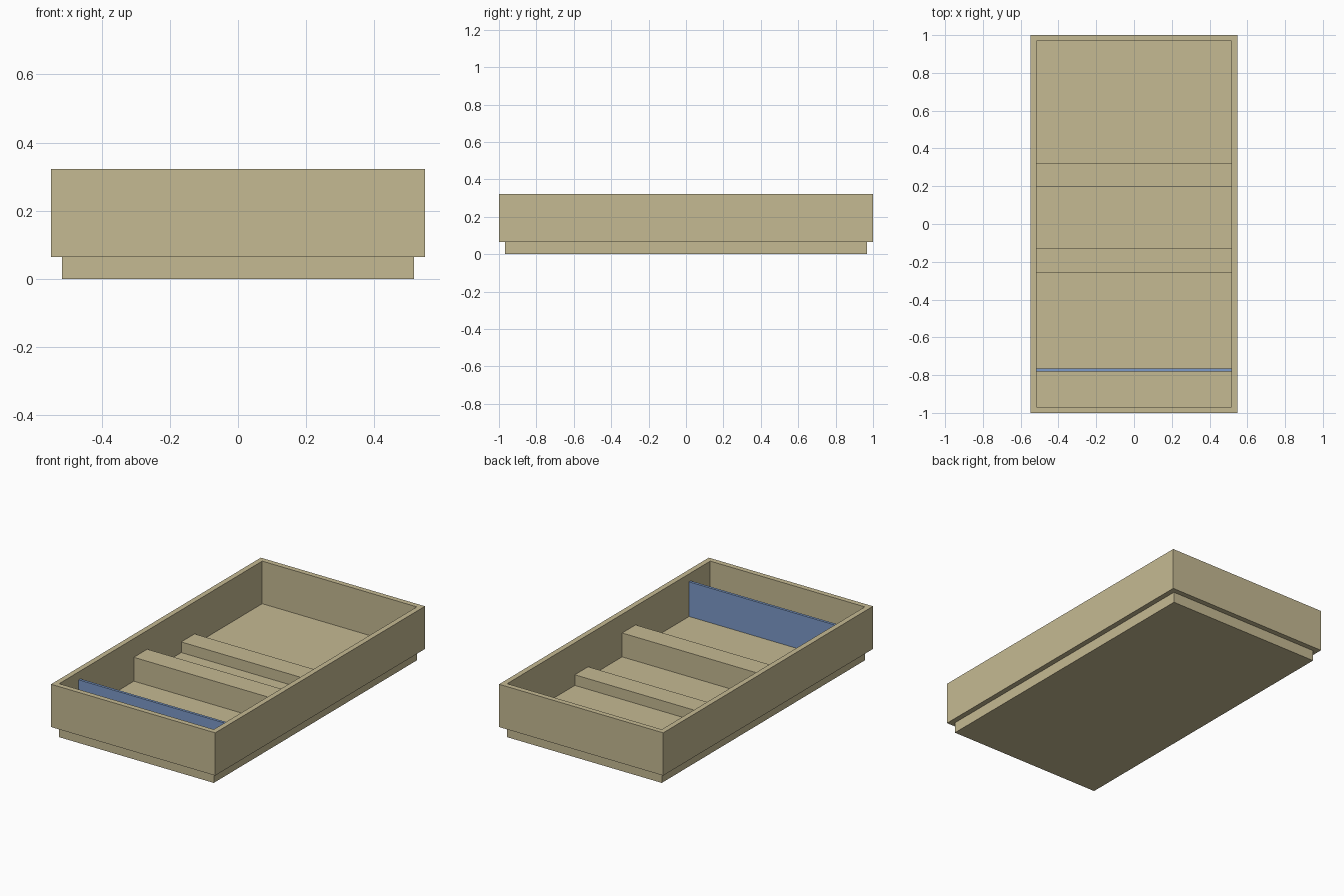
import bpy

cube = bpy.data.objects.get("Cube")
if cube:
    bpy.data.objects.remove(cube, do_unlink=True)


def material(name, rgb):
    mat = bpy.data.materials.new(name)
    mat.use_nodes = True
    mat.diffuse_color = (*rgb, 1)
    mat.node_tree.nodes["Principled BSDF"].inputs["Base Color"].default_value = (*rgb, 1)
    return mat


tan = material("tan", (0.56, 0.49, 0.29))
blue = material("blue", (0.2, 0.32, 0.58))

HALF_X, HALF_Y = 0.548, 1.0     # outer half sizes
IN_X, IN_Y = 0.516, 0.968       # inner half sizes
FLOOR, RIM = 0.065, 0.323


def mesh_object(name, verts, faces, mat):
    mesh = bpy.data.meshes.new(name)
    mesh.from_pydata(verts, [], faces)
    mesh.materials.append(mat)
    obj = bpy.data.objects.new(name, mesh)
    bpy.context.collection.objects.link(obj)
    return obj


def ring(x, y, z):
    return [(-x, -y, z), (x, -y, z), (x, y, z), (-x, y, z)]


def lofted(name, rings, mat):
    """Closed solid skinned through rectangular rings, bottom cap to last cap."""
    verts = [v for r in rings for v in r]
    faces = [(3, 2, 1, 0)]
    for k in range(len(rings) - 1):
        a, b = 4 * k, 4 * k + 4
        for i in range(4):
            j = (i + 1) % 4
            faces.append((a + i, a + j, b + j, b + i))
    last = len(verts) - 4
    faces.append(tuple(range(last, last + 4)))
    return mesh_object(name, verts, faces, mat)


def cross_bar(name, y0, y1, top, mat):
    """Bar spanning the tray from wall to wall, standing on the floor."""
    mid, half = (y0 + y1) / 2, (y1 - y0) / 2
    obj = lofted(name, [ring(IN_X, half, FLOOR), ring(IN_X, half, top)], mat)
    obj.location.y = mid
    return obj


# Tray: plinth, overhanging walls, rim and sunken floor in one skin
lofted("tray", [
    ring(IN_X, IN_Y, 0),
    ring(IN_X, IN_Y, FLOOR),
    ring(HALF_X, HALF_Y, FLOOR),
    ring(HALF_X, HALF_Y, RIM),
    ring(IN_X, IN_Y, RIM),
    ring(IN_X, IN_Y, FLOOR + 0.001),
], tan)

# Raised bars across the floor
cross_bar("tall_step", -0.256, -0.128, 0.21, tan)
cross_bar("low_step", 0.196, 0.323, 0.13, tan)

# Thin upright divider near the front
cross_bar("divider_panel", -0.782, -0.766, 0.275, blue)
